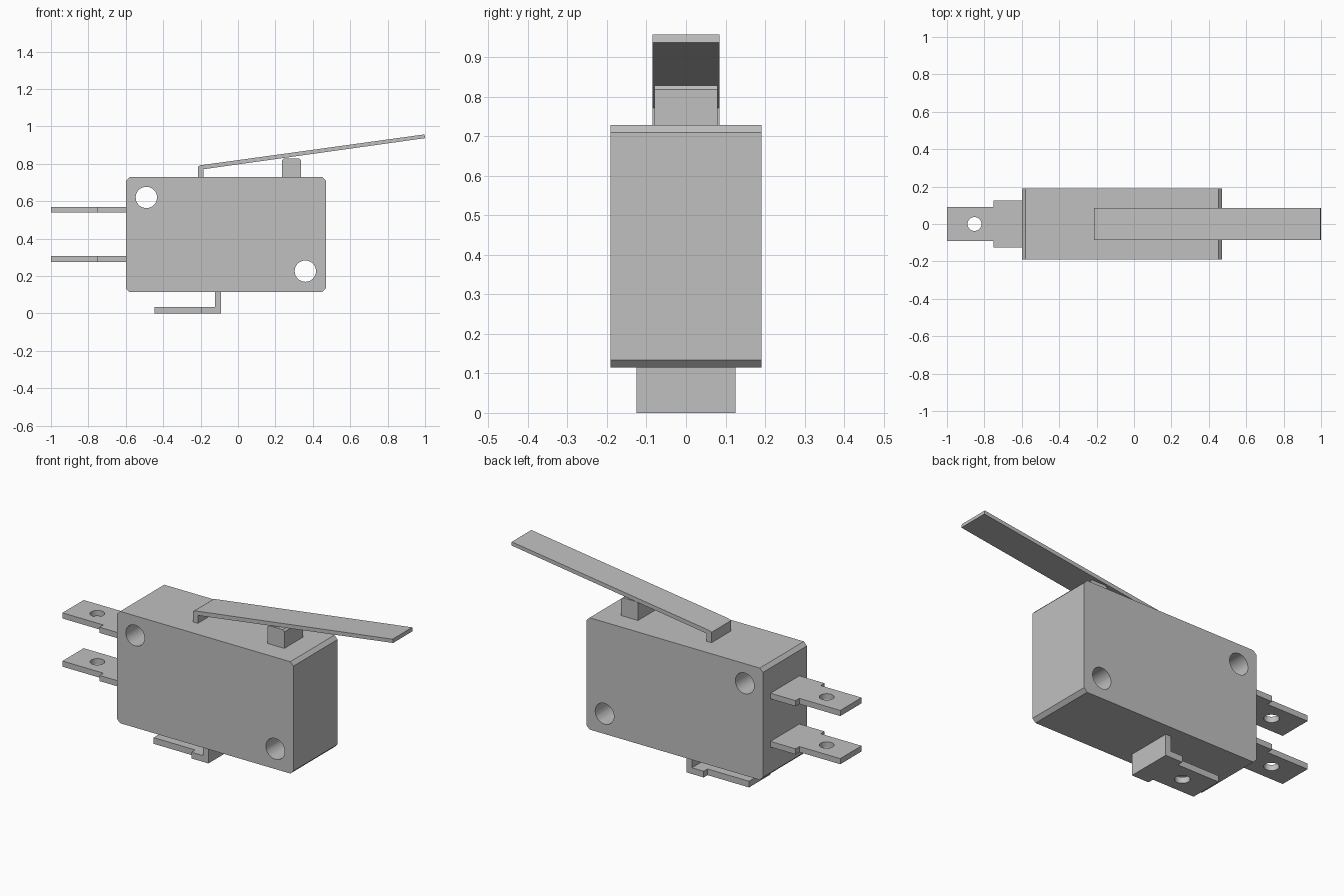
import bpy, bmesh, math
from mathutils import Matrix, Vector

if "Cube" in bpy.data.objects:
    bpy.data.objects.remove(bpy.data.objects["Cube"], do_unlink=True)

grey = bpy.data.materials.new("plain grey")
grey.use_nodes = True
COLOUR = (0.53, 0.53, 0.53, 1)
grey.diffuse_color = COLOUR
grey.node_tree.nodes["Principled BSDF"].inputs["Base Color"].default_value = COLOUR


def extrude(name, outline, place, depth):
    """Extrude a flat outline along a vector; place maps (a, b) to 3D."""
    bm = bmesh.new()
    face = bm.faces.new([bm.verts.new(place(a, b)) for a, b in outline])
    moved = bmesh.ops.extrude_face_region(bm, geom=[face])["geom"]
    bmesh.ops.translate(bm, vec=depth, verts=[v for v in moved if isinstance(v, bmesh.types.BMVert)])
    bmesh.ops.recalc_face_normals(bm, faces=bm.faces)
    mesh = bpy.data.meshes.new(name)
    bm.to_mesh(mesh)
    bm.free()
    mesh.materials.append(grey)
    obj = bpy.data.objects.new(name, mesh)
    bpy.context.collection.objects.link(obj)
    return obj


def side_profile(name, outline, half_width):
    return extrude(name, outline, lambda x, z: (x, -half_width, z), Vector((0, 2 * half_width, 0)))


def drill(obj, centre, radius, axis):
    """Cut a round through hole, then drop the cutter."""
    bpy.ops.mesh.primitive_cylinder_add(vertices=40, radius=radius, depth=1 if axis == "Y" else 0.1,
                                        location=centre,
                                        rotation=(math.pi / 2 if axis == "Y" else 0, 0, 0))
    cutter = bpy.context.object
    cutter.name = "hole_cutter"
    cutter.hide_render = True
    cutter.data.materials.append(grey)
    mod = obj.modifiers.new("hole", "BOOLEAN")
    mod.operation, mod.solver, mod.object = "DIFFERENCE", "EXACT", cutter
    bpy.ops.object.select_all(action="DESELECT")
    obj.select_set(True)
    bpy.context.view_layer.objects.active = obj
    bpy.ops.object.modifier_apply(modifier=mod.name)
    bpy.data.objects.remove(cutter, do_unlink=True)
    bpy.ops.object.shade_smooth_by_angle(angle=math.radians(25))


def blade(name, tip, root, step, z, thick):
    """Flat stepped terminal with a hole near its narrow tip."""
    wide, narrow = 0.125, 0.092
    half = [(tip, narrow), (step, narrow), (step, wide), (root, wide)]
    outline = half + [(x, -y) for x, y in reversed(half)]
    obj = extrude(name, outline, lambda x, y: (x, y, z), Vector((0, 0, thick)))
    drill(obj, (tip + 0.147, 0, z + thick / 2), 0.037, "Z")


# Housing with bevelled long edges and two mounting holes
left, right, low, high, cut = -0.6, 0.47, 0.115, 0.728, 0.019
housing = side_profile("housing", [
    (left + cut, low), (right - cut, low), (right, low + cut), (right, high - cut),
    (right - cut, high), (left + cut, high), (left, high - cut), (left, low + cut)], 0.191)
for x, z in ((-0.49, 0.62), (0.36, 0.226)):
    drill(housing, (x, 0, z), 0.057, "Y")

# Side terminals
blade("upper_terminal", -1.0, -0.59, -0.752, 0.539, 0.031)
blade("lower_terminal", -1.0, -0.59, -0.752, 0.275, 0.031)

# Bottom terminal: flat blade and upright stem
blade("bottom_terminal", -0.447, -0.092, -0.195, 0.0, 0.034)
side_profile("bottom_terminal_stem",
             [(-0.124, 0.034), (-0.092, 0.034), (-0.092, 0.12), (-0.124, 0.12)], 0.125)

# Plunger with softened top edges
plunger = side_profile("plunger", [(0.235, 0.72), (0.337, 0.72), (0.337, 0.818),
                                   (0.327, 0.828), (0.245, 0.828), (0.235, 0.82)], 0.08)

# Bent lever arm
side_profile("lever_arm", [(-0.214, 0.72), (-0.184, 0.72), (-0.184, 0.771), (1.0, 0.937),
                           (0.997, 0.957), (-0.2, 0.792), (-0.214, 0.785)], 0.085)
